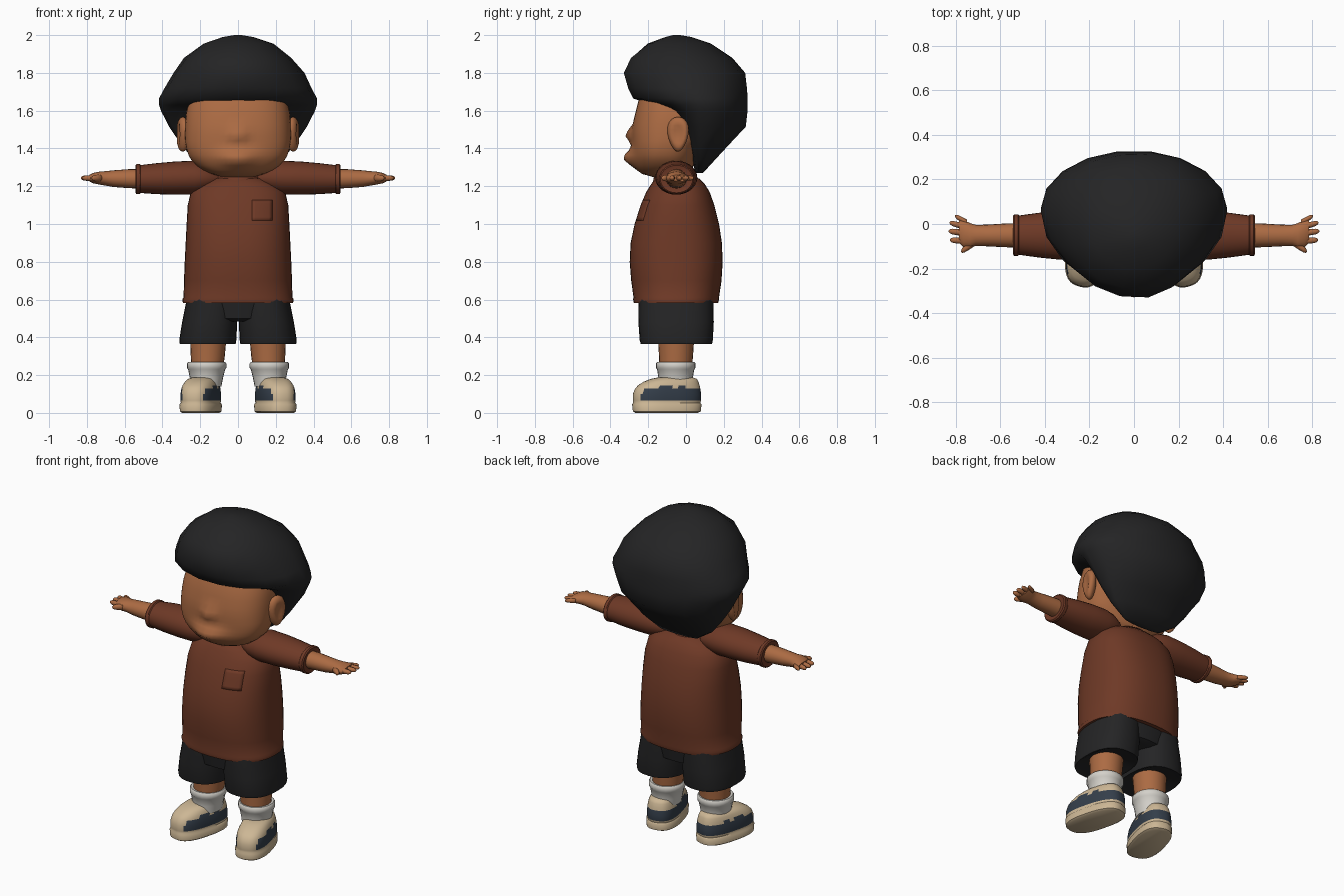
import bpy, bmesh, math, random
from mathutils import Vector

random.seed(4)


def material(name, r, g, b):
    lin = [(c / 255 / 12.92) if c < 11 else ((c / 255 + 0.055) / 1.055) ** 2.4 for c in (r, g, b)]
    m = bpy.data.materials.new(name)
    m.diffuse_color = (*lin, 1)
    return m


SKIN = material("warm brown skin", 172, 107, 67)
SHIRT = material("russet cloth", 110, 57, 38)
BLACK = material("soft black", 36, 36, 37)
SOCK = material("off white", 212, 209, 202)
BEIGE = material("beige", 205, 183, 149)
NAVY = material("slate navy", 52, 62, 74)


def finish(name, bm, mats, mirror=False, angle=45):
    bmesh.ops.recalc_face_normals(bm, faces=bm.faces)
    me = bpy.data.meshes.new(name)
    bm.to_mesh(me)
    bm.free()
    for m in mats:
        me.materials.append(m)
    me.shade_smooth()
    me.set_sharp_from_angle(angle=math.radians(angle))
    ob = bpy.data.objects.new(name, me)
    bpy.context.collection.objects.link(ob)
    if mirror:
        ob.modifiers.new("Mirror", "MIRROR")
    return ob


def loft(rings, seg=24, power=2.0, place=lambda u, v, t: (u, v, t)):
    """Rings are (t, centre u, radius u, v min, v max[, v centre])."""
    bm = bmesh.new()
    loops = []
    for t, cu, ru, v0, v1, *vc in rings:
        c = vc[0] if vc else (v0 + v1) / 2
        loop = []
        for i in range(seg):
            a = 2 * math.pi * i / seg
            co, si = math.cos(a), math.sin(a)
            u = math.copysign(abs(co) ** (2 / power), co)
            v = math.copysign(abs(si) ** (2 / power), si)
            loop.append(bm.verts.new(place(cu + ru * u, c + v * ((v1 - c) if v > 0 else (c - v0)), t)))
        loops.append(loop)
    for a, b in zip(loops, loops[1:]):
        for i in range(seg):
            j = (i + 1) % seg
            bm.faces.new((a[i], a[j], b[j], b[i]))
    bm.faces.new(loops[0])
    bm.faces.new(loops[-1])
    return bm


def along_x(z, y, x):
    return (x, y, z)


# Hair: faceted mop, fringe in front and tapering down at the back
bm = loft([(1.27, 0, .13, .05, .09), (1.34, 0, .235, .03, .155, .08), (1.42, 0, .30, 0, .23, .08),
           (1.515, 0, .365, -.03, .32, .08), (1.60, 0, .408, -.10, .33, .07),
           (1.63, 0, .418, -.18, .33, .07), (1.665, 0, .418, -.285, .33, .06),
           (1.72, 0, .392, -.308, .33, .05), (1.80, 0, .347, -.33, .32, .03),
           (1.88, 0, .285, -.29, .245, 0), (1.955, 0, .185, -.20, .135, -.03),
           (1.99, 0, .08, -.11, .03), (2.0, 0, .02, -.07, -.03)], seg=18)
for v in bm.verts:
    if 1.7 < v.co.z < 1.96:
        v.co += Vector((random.uniform(-1, 1), random.uniform(-1, 1), 0)) * .006
finish("hair", bm, [BLACK], angle=60)

# Head with nose and muzzle swelled out of the face
bm = loft([(1.245, 0, .07, -.16, -.02), (1.265, 0, .14, -.23, .02), (1.285, 0, .185, -.25, .03),
           (1.31, 0, .22, -.262, .04), (1.34, 0, .248, -.272, .05), (1.365, 0, .262, -.278, .06),
           (1.39, 0, .27, -.281, .07), (1.415, 0, .276, -.283, .08), (1.44, 0, .279, -.285, .10),
           (1.465, 0, .28, -.285, .11), (1.49, 0, .28, -.285, .12), (1.53, 0, .279, -.28, .13),
           (1.58, 0, .275, -.27, .14), (1.66, 0, .26, -.25, .15), (1.75, 0, .20, -.2, .1)],
          seg=64, power=2.5)
for v in bm.verts:
    x, y, z = v.co
    if y < -.1:
        v.co.y -= .036 * math.exp(-(x / .04) ** 2 - ((z - 1.47) / .035) ** 2)
        v.co.y -= .058 * math.exp(-(x / .10) ** 2 - ((z - 1.345) / .045) ** 2)
finish("head", bm, [SKIN], angle=80)

# Ears: rounded shells with a shallow bowl
bm = bmesh.new()
bmesh.ops.create_uvsphere(bm, u_segments=20, v_segments=12, radius=1)
for v in bm.verts:
    x, y, z = v.co
    r2 = (y * y + z * z)
    bowl = .02 * max(0, 1 - r2 * 2) if x > 0 else 0
    v.co = (.292 + x * .036 - bowl + .012 * y, -.042 + y * (.055 + .015 * z), 1.475 + z * .092)
finish("ear", bm, [SKIN], True, 80)

# Neck and collar
finish("neck", loft([(1.18, 0, .09, -.14, .03), (1.30, 0, .09, -.14, .03)]), [SKIN])
finish("collar", loft([(1.22, 0, .125, -.175, .06), (1.25, 0, .122, -.17, .055),
                       (1.262, 0, .112, -.16, .045), (1.255, 0, .10, -.15, .035)], seg=32), [SHIRT])

# Shirt body
shirt = finish("shirt", loft(
    [(.585, 0, .275, -.262, .155), (.583, 0, .292, -.276, .17), (.60, 0, .295, -.28, .175),
     (.612, 0, .288, -.278, .175), (.70, 0, .286, -.29, .188), (.80, 0, .282, -.298, .194),
     (.90, 0, .277, -.293, .19), (1.0, 0, .272, -.272, .175), (1.10, 0, .266, -.24, .15),
     (1.17, 0, .25, -.21, .125), (1.21, 0, .21, -.185, .10), (1.24, 0, .14, -.165, .07),
     (1.25, 0, .09, -.14, .04)], seg=40, power=2.4), [SHIRT])

# Chest pocket, wrapped on to the shirt
bm = bmesh.new()
bmesh.ops.create_grid(bm, x_segments=6, y_segments=6, size=.054)
for v in bm.verts:
    v.co = (.127 + v.co.x, -.4, 1.072 + v.co.y)
pocket = finish("pocket", bm, [SHIRT])
wrap = pocket.modifiers.new("Wrap", "SHRINKWRAP")
wrap.target = shirt
wrap.wrap_method = "PROJECT"
wrap.use_project_y = True
wrap.use_positive_direction = True
thick = pocket.modifiers.new("Thickness", "SOLIDIFY")
thick.thickness = .008
thick.offset = 0

# Sleeves with turned cuffs
finish("sleeve", loft([(.07, 1.225, .015, -.09, -.02), (.12, 1.24, .05, -.13, .03),
                       (.17, 1.245, .078, -.155, .05), (.23, 1.245, .09, -.163, .06),
                       (.33, 1.243, .088, -.16, .058), (.43, 1.24, .082, -.15, .05),
                       (.515, 1.238, .074, -.138, .038), (.52, 1.238, .08, -.143, .043),
                       (.537, 1.238, .08, -.143, .043), (.543, 1.238, .073, -.136, .036),
                       (.538, 1.238, .055, -.118, .018)], seg=28, place=along_x), [SHIRT], True)

# Arms, palms and fingers
finish("arm", loft([(.45, 1.238, .053, -.108, .006), (.58, 1.24, .05, -.104, .002),
                    (.66, 1.24, .044, -.10, -.003), (.71, 1.242, .037, -.098, -.004),
                    (.735, 1.243, .034, -.108, .004), (.765, 1.243, .028, -.105, .018),
                    (.785, 1.243, .018, -.085, .022)], seg=20, place=along_x), [SKIN], True)
for name, x0, y0, x1, y1, r in [("little_finger", .75, .008, .803, .036, .013),
                                ("ring_finger", .76, -.012, .828, .006, .014),
                                ("middle_finger", .76, -.04, .832, -.032, .015),
                                ("index_finger", .76, -.075, .825, -.072, .015),
                                ("thumb", .72, -.085, .775, -.122, .018)]:
    rings = []
    for f, s in [(0, 1), (.4, 1), (.75, .9), (.93, .6), (1, .2)]:
        y = y0 + (y1 - y0) * f
        rings.append((x0 + (x1 - x0) * f, 1.243, r * s, y - r * s, y + r * s))
    finish(name, loft(rings, 10, place=along_x), [SKIN], True, 80)

# Shorts: waist block and two legs
finish("shorts_seat", loft([(.485, 0, .08, -.20, .10), (.50, 0, .20, -.235, .13),
                            (.60, 0, .265, -.25, .145)], 32, 2.4), [BLACK])
finish("shorts_leg", loft([(.39, .16, .10, -.17, .06), (.368, .16, .135, -.232, .128),
                           (.366, .16, .148, -.24, .138), (.385, .16, .151, -.245, .142),
                           (.48, .15, .146, -.252, .147), (.60, .138, .134, -.25, .145)],
                          28, 2.4), [BLACK], True)

# Legs and socks
finish("leg", loft([(.22, .163, .082, -.14, .03), (.30, .16, .09, -.143, .037),
                    (.42, .157, .098, -.15, .045)]), [SKIN], True)
finish("sock", loft([(.14, .168, .08, -.145, .035), (.185, .167, .088, -.146, .036),
                     (.23, .166, .098, -.153, .044), (.238, .166, .104, -.159, .05),
                     (.262, .166, .104, -.159, .05), (.27, .166, .097, -.153, .044),
                     (.268, .166, .08, -.14, .03)]), [SOCK], True)


# Shoes, toes turned outward
def shoe_place(u, v, t, a=math.radians(15)):
    return (.197 + u * math.cos(a) - v * math.sin(a), -.1 + u * math.sin(a) + v * math.cos(a), t)


def shoe_local(p, a=math.radians(15)):
    dx, dy = p.x - .197, p.y + .1
    return dx * math.cos(a) + dy * math.sin(a), -dx * math.sin(a) + dy * math.cos(a)


bm = loft([(0, 0, .085, -.17, .165), (.008, 0, .096, -.183, .18), (.045, 0, .097, -.187, .184),
           (.053, 0, .090, -.182, .178), (.066, 0, .092, -.184, .182), (.10, 0, .092, -.183, .182),
           (.128, 0, .089, -.172, .178), (.146, 0, .085, -.155, .174), (.165, 0, .078, -.125, .168),
           (.18, 0, .068, -.085, .16), (.187, 0, .05, -.05, .14)], 56, 2.6, shoe_place)
for f in bm.faces:
    c = f.calc_center_median()
    u, v = shoe_local(c)
    band = .066 < c.z < .128 and not (v < -.12 and abs(u) < .06)
    tabs = .128 < c.z < .146 and (-.06 < v < 0 or .03 < v < .07)
    if band or tabs:
        f.material_index = 1
finish("shoe", bm, [BEIGE, NAVY], True, 50)
